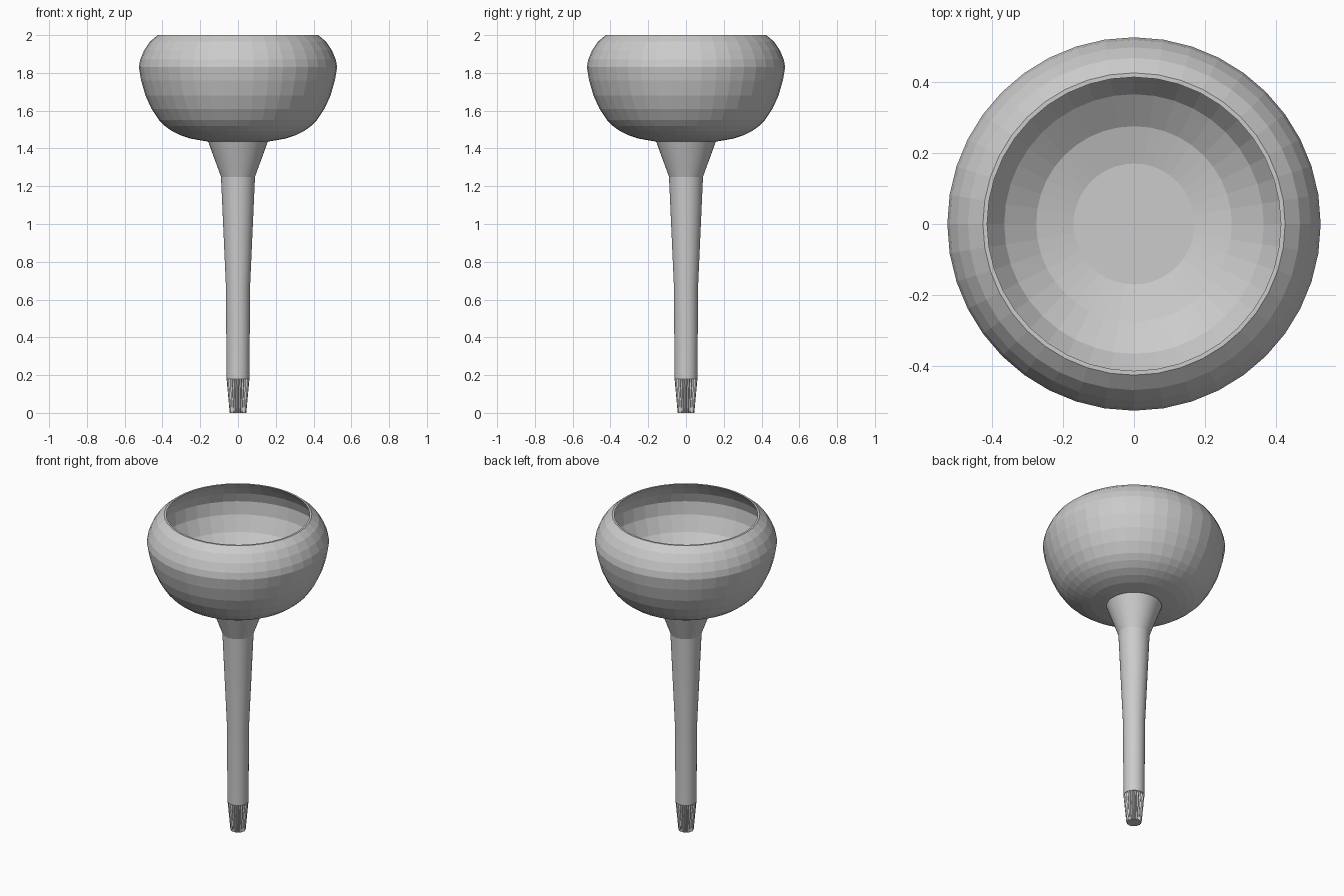
import bpy, bmesh
from math import cos, sin, pi

if "Cube" in bpy.data.objects:
    bpy.data.objects.remove(bpy.data.objects["Cube"])

SIDES = 40


def skin(name, rings):
    """Join equal-length rings of points into one closed skin."""
    bm = bmesh.new()
    loops = [[bm.verts.new(p) for p in ring] for ring in rings]
    for a, b in zip(loops, loops[1:]):
        n = len(a)
        for i in range(n):
            j = (i + 1) % n
            bm.faces.new((a[i], a[j], b[j], b[i]))
    bm.faces.new(loops[0][::-1])
    bm.faces.new(loops[-1])
    bmesh.ops.recalc_face_normals(bm, faces=bm.faces[:])
    mesh = bpy.data.meshes.new(name)
    bm.to_mesh(mesh)
    bm.free()
    obj = bpy.data.objects.new(name, mesh)
    bpy.context.collection.objects.link(obj)
    return obj


def ring(r, z, n=SIDES, groove=0.0):
    """Ring of points; every second point is pulled in by the groove depth."""
    pts = []
    for i in range(n):
        a, q = 2 * pi * i / n, r - groove * (i % 2)
        pts.append((q * cos(a), q * sin(a), z))
    return pts


# Bowl: outer wall from the base to the rim, then the thin inner wall down to the floor
bowl_profile = [
    (0.17, 1.438), (0.25, 1.452), (0.305, 1.47), (0.35, 1.492), (0.388, 1.52),
    (0.418, 1.55), (0.458, 1.61), (0.49, 1.68), (0.513, 1.76), (0.525, 1.83),
    (0.518, 1.87), (0.497, 1.92), (0.467, 1.965), (0.425, 2.0),
    (0.413, 2.0), (0.453, 1.955), (0.482, 1.91), (0.503, 1.85), (0.495, 1.77),
    (0.459, 1.675), (0.365, 1.537), (0.275, 1.474), (0.17, 1.446)]
skin("bowl", [ring(r, z) for r, z in bowl_profile])

# Stem with a flared collar under the bowl
stem_profile = [(0.0605, 0.18), (0.064, 0.67), (0.09, 1.25), (0.16, 1.442)]
stem = skin("stem", [ring(r, z) for r, z in stem_profile])

# Grooved tapering tip
skin("ribbed_tip", [ring(0.044, 0.0, 48, 0.005), ring(0.0605, 0.18, 48, 0.007)])

# Round sides on the stem, crisp breaks between its sections
bpy.ops.object.select_all(action='DESELECT')
stem.select_set(True)
bpy.context.view_layer.objects.active = stem
bpy.ops.object.shade_smooth_by_angle(angle=pi / 18)
